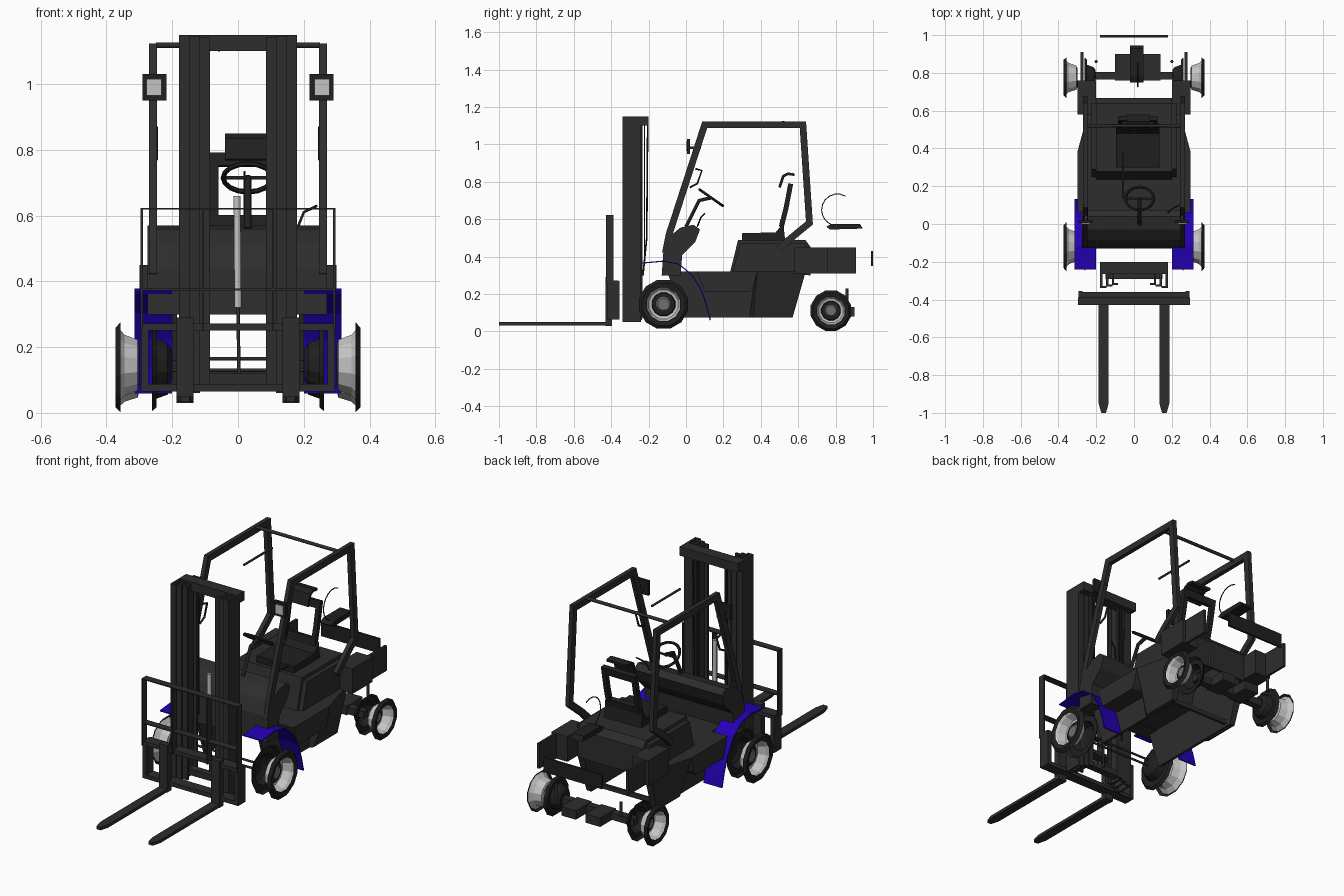
import bpy, bmesh, math
from mathutils import Vector


def material(name, r, g, b):
    m = bpy.data.materials.new(name)
    m.diffuse_color = (r, g, b, 1)
    return m


DARK = material("charcoal paint", 0.026, 0.026, 0.026)
BLACK = material("black rubber", 0.014, 0.014, 0.014)
BLUE = material("deep blue", 0.018, 0.0, 0.45)
LIGHT = material("light grey metal", 0.55, 0.55, 0.55)
MID = material("mid grey metal", 0.16, 0.16, 0.16)


def make(name, verts, faces, mat, s=1):
    me = bpy.data.meshes.new(name)
    me.from_pydata([(x * s, y, z) for x, y, z in verts], [], faces)
    bm = bmesh.new()
    bm.from_mesh(me)
    bmesh.ops.recalc_face_normals(bm, faces=bm.faces)
    bm.to_mesh(me)
    bm.free()
    me.materials.append(mat)
    ob = bpy.data.objects.new(name, me)
    bpy.context.collection.objects.link(ob)
    return ob


def loft(name, a, b, mat, s=1):
    n = len(a)
    faces = [tuple(range(n)), tuple(range(n, 2 * n))]
    faces += [(i, (i + 1) % n, n + (i + 1) % n, n + i) for i in range(n)]
    return make(name, a + b, faces, mat, s)


def prism(name, yz, x0, x1, mat=DARK, s=1):
    return loft(name, [(x0, y, z) for y, z in yz], [(x1, y, z) for y, z in yz], mat, s)


def column(name, xy, z0, z1, mat=DARK, s=1):
    return loft(name, [(x, y, z0) for x, y in xy], [(x, y, z1) for x, y in xy], mat, s)


def box(name, x0, x1, y0, y1, z0, z1, mat=DARK, s=1):
    return prism(name, [(y0, z0), (y1, z0), (y1, z1), (y0, z1)], x0, x1, mat, s)


def bar(name, path, w, x0, x1, mat=DARK, s=1):
    """Flat bar following a path in the side view."""
    pts = [Vector(p) for p in path]
    left, right = [], []
    for i, p in enumerate(pts):
        d0 = (p - pts[i - 1]).normalized() if i else (pts[1] - p).normalized()
        d1 = (pts[i + 1] - p).normalized() if i < len(pts) - 1 else d0
        t = (d0 + d1).normalized()
        n = Vector((-t.y, t.x)) * (w / 2 / max(t.dot(d0), 0.4))
        left.append(tuple(p + n))
        right.append(tuple(p - n))
    return prism(name, left + right[::-1], x0, x1, mat, s)


def tube(name, pts, r, mat=DARK, s=1):
    cu = bpy.data.curves.new(name, 'CURVE')
    cu.dimensions = '3D'
    cu.bevel_depth = r
    cu.bevel_resolution = 1
    cu.use_fill_caps = True
    sp = cu.splines.new('POLY')
    sp.points.add(len(pts) - 1)
    for q, (x, y, z) in zip(sp.points, pts):
        q.co = (x * s, y, z, 1)
    cu.materials.append(mat)
    ob = bpy.data.objects.new(name, cu)
    bpy.context.collection.objects.link(ob)


def revolve(name, prof, y, z, mat, s, n=12):
    verts, faces = [], []
    for x, r in prof:
        for k in range(n):
            a = 2 * math.pi * (k + 0.5) / n
            verts.append((x, y + r * math.cos(a), z + r * math.sin(a)))
    for j in range(len(prof) - 1):
        for k in range(n):
            k2 = (k + 1) % n
            faces.append((j * n + k, j * n + k2, (j + 1) * n + k2, (j + 1) * n + k))
    return make(name, verts, faces, mat, s)


for s in (1, -1):
    # Forks with tapered tips
    column("fork_blade", [(0.135, -0.4), (0.135, -0.95), (0.148, -1), (0.173, -1),
                          (0.187, -0.95), (0.187, -0.4)], 0.033, 0.05, DARK, s)
    box("fork_shank", 0.135, 0.187, -0.43, -0.395, 0.03, 0.29, DARK, s)
    # Carriage ends and load backrest uprights
    box("carriage_end", 0.272, 0.295, -0.42, -0.355, 0.065, 0.27, DARK, s)
    box("backrest_post", 0.289, 0.296, -0.428, -0.388, 0.25, 0.622, DARK, s)
    # Nested mast channels
    for k, (xa, xb) in enumerate([(0.146, 0.18), (0.115, 0.147), (0.085, 0.117)]):
        f, r, t = -0.34 + 0.008 * k, -0.24 + 0.004 * k, 0.012
        column("mast_channel", [(xa, f), (xb, f), (xb, r), (xa, r), (xa, r - t),
                                (xb - t, r - t), (xb - t, f + t), (xa, f + t)],
               0.05 + 0.01 * k, 1.15 - 0.004 * k, DARK, s)
    box("lift_chain", 0.085, 0.1, -0.225, -0.218, 0.4, 1.1, BLACK, s)
    tube("hydraulic_hose", [(0.1, -0.205, 1.1), (0.1, -0.21, 0.5), (0.11, -0.23, 0.3)], 0.005, BLACK, s)
    # Blue front fenders
    bar("front_fender", [(-0.24, 0.365), (-0.12, 0.376), (-0.04, 0.36), (0.03, 0.305),
                         (0.08, 0.225), (0.11, 0.14), (0.13, 0.06)], 0.006, 0.2, 0.315, BLUE, s)
    # Chassis side plate with a wider step behind the fender
    prism("side_plate", [(-0.02, 0.075), (0.57, 0.075), (0.64, 0.32), (-0.1, 0.32), (-0.06, 0.2)],
          0.185, 0.2, DARK, s)
    prism("cab_step", [(0.06, 0.32), (0.38, 0.32), (0.36, 0.235), (0.34, 0.21), (0.1, 0.21)],
          0.2, 0.3, DARK, s)
    loft("rear_side_panel",
         [(0.2, 0.34, 0.075), (0.215, 0.36, 0.075), (0.215, 0.57, 0.075), (0.2, 0.57, 0.075)],
         [(0.2, 0.37, 0.32), (0.3, 0.38, 0.32), (0.23, 0.64, 0.32), (0.2, 0.64, 0.32)], DARK, s)
    prism("hood_shoulder", [(0.25, 0.32), (0.29, 0.47), (0.64, 0.47), (0.64, 0.31)], 0.2, 0.225, DARK, s)
    prism("hood_side", [(0.24, 0.32), (0.28, 0.485), (0.64, 0.485), (0.665, 0.45), (0.665, 0.3)],
          0.188, 0.2, DARK, s)
    # Rear wings
    box("rear_block", 0.2, 0.3, 0.58, 0.76, 0.31, 0.45, DARK, s)
    box("rear_wing", 0.268, 0.282, 0.75, 0.91, 0.31, 0.45, DARK, s)
    # Overhead guard hoop
    bar("guard_hoop", [(-0.11, 0.42), (-0.09, 0.52), (0.1, 1.105), (0.625, 1.105),
                       (0.66, 0.58), (0.55, 0.49), (0.5, 0.44)], 0.036, 0.246, 0.27, DARK, s)
    tube("guard_grab_handle", [(0.25, 0.02, 0.77), (0.25, 0.06, 0.79), (0.25, 0.085, 0.86),
                               (0.25, 0.05, 0.87)], 0.006, BLACK, s)
    # Work lamps on the front posts
    box("lamp_housing", 0.218, 0.29, 0.005, 0.022, 0.95, 1.03, BLACK, s)
    box("lamp_lens", 0.232, 0.278, 0.0, 0.006, 0.965, 1.015, LIGHT, s)
    box("lamp_bracket", 0.245, 0.262, 0.02, 0.08, 0.975, 0.99, DARK, s)
    # Wheels: open sidewalls, dished rims and hubs
    for label, y, z, k in (("front", -0.12, 0.145, 1.0), ("rear", 0.775, 0.111, 0.83)):
        for part, mat, prof in (
                ("tire_sidewall", BLACK, [(0.358, 0.135), (0.372, 0.118), (0.366, 0.092)]),
                ("rim_dish", LIGHT, [(0.366, 0.12), (0.345, 0.096), (0.305, 0.08), (0.3, 0.055)]),
                ("wheel_disc", BLACK, [(0.3, 0.066), (0.312, 0.06), (0.312, 0.04)]),
                ("wheel_hub", MID, [(0.312, 0.042), (0.325, 0.032), (0.325, 0.0)]),
                ("tire_inner_wall", BLACK, [(0.262, 0.132), (0.248, 0.118), (0.25, 0.085),
                                            (0.215, 0.07), (0.203, 0.05), (0.203, 0.0)])):
            revolve(label + "_" + part, [(x, r * k) for x, r in prof], y, z, mat, s)
    tube("kingpin", [(0.2, 0.86, 0.15), (0.2, 0.86, 0.23)], 0.009, DARK, s)
    # Seat back side tubes
    bar("seat_back_side", [(0.51, 0.56), (0.535, 0.66), (0.56, 0.79)], 0.026,
        0.08 + 0.02 * s, 0.105 + 0.02 * s, BLACK, s)

# Carriage and backrest cross members
for z0, z1 in ((0.065, 0.088), (0.25, 0.272)):
    box("carriage_bar", -0.295, 0.295, -0.42, -0.36, z0, z1)
for z in (0.373, 0.618):
    box("backrest_bar", -0.296, 0.296, -0.428, -0.388, z, z + 0.005)
box("backrest_inner_post", 0.105, 0.11, -0.428, -0.388, 0.25, 0.622)
box("backrest_inner_post", -0.11, -0.105, -0.428, -0.388, 0.25, 0.622)

# Mast cross members and lift cylinder
box("mast_top_beam", -0.18, 0.18, -0.265, -0.2, 1.1, 1.15)
box("mast_foot_beam", -0.15, 0.15, -0.29, -0.25, 0.085, 0.12)
tube("lift_cylinder_rod", [(0, -0.25, 0.32), (-0.003, -0.25, 0.66)], 0.012, LIGHT)
tube("lift_cylinder_body", [(0.003, -0.25, 0.1), (0, -0.25, 0.33)], 0.006, DARK)
for z in (0.13, 0.165):
    tube("front_axle_rod", [(-0.2, -0.12, z), (0.2, -0.12, z)], 0.006)

# Cab floor, cowl and open-bottomed engine hood
box("cab_floor", -0.2, 0.2, -0.1, 0.26, 0.305, 0.32)
prism("front_cowl", [(-0.13, 0.3), (-0.12, 0.44), (-0.085, 0.51), (-0.03, 0.555), (0.04, 0.57),
                     (0.075, 0.545), (0.05, 0.48), (-0.02, 0.41), (-0.03, 0.3)], -0.275, 0.27)
bar("engine_hood", [(0.24, 0.31), (0.283, 0.483), (0.635, 0.483), (0.66, 0.45), (0.66, 0.3)],
    0.012, -0.2, 0.2)
prism("chassis_rear_brace", [(0.52, 0.09), (0.535, 0.09), (0.535, 0.115), (0.52, 0.115)], -0.19, 0.19)

# Steering wheel and column
bpy.ops.mesh.primitive_torus_add(major_segments=16, minor_segments=6, major_radius=0.075,
                                 minor_radius=0.008, location=(0.03, 0.135, 0.715),
                                 rotation=(math.radians(-35), 0, 0))
wheel = bpy.context.object
wheel.name = "steering_wheel"
wheel.data.materials.append(BLACK)
tube("steering_spoke", [(-0.045, 0.135, 0.715), (0.105, 0.135, 0.715)], 0.006, BLACK)
tube("steering_column", [(0.03, 0.135, 0.715), (0.03, 0.07, 0.7), (0.03, 0.0, 0.56)], 0.011, BLACK)
tube("control_lever", [(0.18, 0.06, 0.56), (0.2, 0.08, 0.61), (0.24, 0.1, 0.63)], 0.004, BLACK)

# Seat
prism("seat_cushion", [(0.3, 0.488), (0.3, 0.525), (0.48, 0.53), (0.52, 0.58), (0.53, 0.488)],
      -0.095, 0.135, BLACK)
bar("seat_back_top", [(0.552, 0.75), (0.56, 0.79)], 0.026, -0.085, 0.125, BLACK)
bar("seat_back_base", [(0.51, 0.56), (0.518, 0.6)], 0.026, -0.085, 0.125, BLACK)
bar("headrest", [(0.5, 0.77), (0.52, 0.83), (0.545, 0.843), (0.58, 0.838)], 0.014, -0.04, 0.085, BLACK)

# Guard roof bars
tube("guard_roof_bar", [(-0.25, 0.52, 1.118), (0.25, 0.52, 1.118)], 0.009)
tube("guard_roof_strip", [(-0.058, 0.135, 1.105), (-0.058, 0.385, 1.105)], 0.006)

# Rear axle, tank bracket and rear plate
box("rear_axle_beam", -0.24, 0.24, 0.765, 0.805, 0.085, 0.125)
for x in (-0.1, 0.05):
    box("rear_axle_block", x, x + 0.09, 0.76, 0.9, 0.08, 0.13)
prism("tank_bracket", [(0.75, 0.56), (0.78, 0.575), (0.93, 0.575), (0.945, 0.55), (0.77, 0.545)],
      -0.02, 0.05, BLACK)
tube("tank_strap", [(0.02, 0.81 + 0.085 * math.cos(a), 0.65 + 0.085 * math.sin(a))
                    for a in [math.radians(60 + 20 * i) for i in range(11)]], 0.003, BLACK)
box("rear_plate", -0.18, 0.18, 0.988, 1.0, 0.35, 0.43, BLACK)
